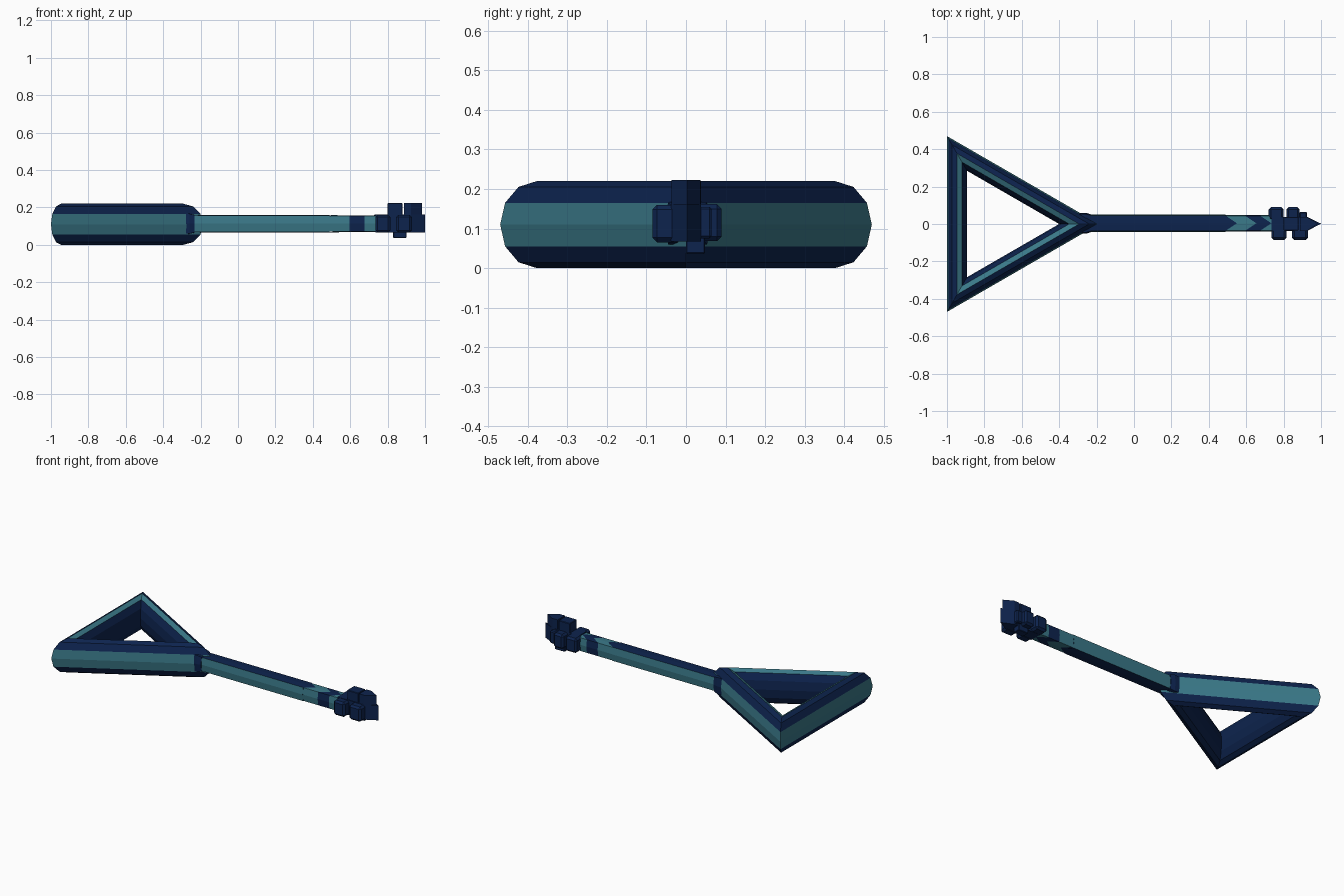
import bpy, math

if "Cube" in bpy.data.objects:
    bpy.data.objects.remove(bpy.data.objects["Cube"])


def material(name, col):
    m = bpy.data.materials.new(name)
    m.diffuse_color = (*col, 1)
    m.use_nodes = True
    m.node_tree.nodes["Principled BSDF"].inputs["Base Color"].default_value = m.diffuse_color
    return m


NAVY = material("navy", (0.004, 0.017, 0.076))
TEAL = material("teal", (0.042, 0.188, 0.246))
ZC = 0.11   # mid height of the whole piece


def make(name, verts, faces, mats, rule=None):
    me = bpy.data.meshes.new(name)
    me.from_pydata(verts, [], faces)
    for m in mats:
        me.materials.append(m)
    if rule:
        for i, p in enumerate(me.polygons):
            p.material_index = rule(i, p)
    ob = bpy.data.objects.new(name, me)
    bpy.context.collection.objects.link(ob)
    return ob


def loft(name, rings, mats, rule=None, closed=False, caps=True):
    """Skin a list of equal rings of points."""
    n, k = len(rings[0]), len(rings)
    verts = [p for r in rings for p in r]
    faces = []
    for a in range(k if closed else k - 1):
        b = (a + 1) % k
        for j in range(n):
            jj = (j + 1) % n
            faces.append((a * n + j, a * n + jj, b * n + jj, b * n + j))
    if caps and not closed:
        faces.append(tuple(reversed(range(n))))
        faces.append(tuple((k - 1) * n + j for j in range(n)))
    return make(name, verts, faces, mats, rule)


# triangular handle: a twelve-sided oval swept round an equilateral triangle
HALF_W, HALF_H, CX, INR = 0.0535, 0.11, -0.7287, 0.2713
rings = []
for ang in (0, 120, 240):
    a = math.radians(ang)
    ring = []
    for j in range(12):
        t = math.radians(30 * j)
        r = 2 * (INR - HALF_W + HALF_W * math.cos(t))
        ring.append((CX + r * math.cos(a), r * math.sin(a), ZC + HALF_H * math.sin(t)))
    rings.append(ring)
# outer faces and the inner slope beside the top ridge are teal
loft("triangle_handle", rings, [NAVY, TEAL],
     lambda i, p: 1 if i % 12 in (0, 11, 3) else 0, closed=True)

# shaft cross-section, with a ridge on each side and on top and bottom
YC, ZS, HW, HH = 0.004, 0.113, 0.046, 0.046
SECTION = [(1, 0), (0.88, 0.95), (0, 1), (-0.88, 0.95),
           (-1, 0), (-0.88, -0.95), (0, -1), (0.88, -0.95)]


def section(x, point=0.0, s=1.0):
    return [(x + (point if y == 0 else 0), YC + y * HW * s, ZS + z * HH * s)
            for y, z in SECTION]


# collar where handle and shaft meet
loft("collar", [section(-0.30, 0, 1.22), section(-0.26, 0, 1.22), section(-0.232, 0, 1.06)], [NAVY])

# shaft with teal sides and navy top and bottom
loft("shaft", [section(-0.235), section(0.49, 0.06)], [NAVY, TEAL],
     lambda i, p: 1 if i % 8 in (0, 3, 4, 7) and i < 8 else 0)

# chevron bands
BANDS = [(0.49, 0.595, TEAL), (0.595, 0.675, NAVY), (0.675, 0.735, TEAL)]
for i, (x0, x1, m) in enumerate(BANDS):
    loft(f"chevron_band_{i + 1}", [section(x0, 0.06, 0.97), section(x1, 0.06, 0.97)], [m])


def block(name, x0, x1, y0, y1, z0, z1, bevel=0.006):
    quad = [(y0, z0), (y1, z0), (y1, z1), (y0, z1)]
    ob = loft(name, [[(x, y, z) for y, z in quad] for x in (x0, x1)], [NAVY])
    if bevel:
        b = ob.modifiers.new("bevel", 'BEVEL')
        b.width, b.segments = bevel, 1
    return ob


def wedge(name, x0, x1, x2, w, z0, z1):
    """Upright slab ending in a point along +x."""
    outline = [(x0, -w), (x1, -w), (x2, 0.002), (x1, w), (x0, w)]
    return loft(name, [[(x, y, z) for x, y in outline] for z in (z0, z1)], [NAVY])


# pointed head core with teeth on four sides
wedge("head_core", 0.735, 0.925, 1.0, 0.038, 0.067, 0.162)
wedge("top_tooth_front", 0.888, 0.925, 0.985, 0.037, 0.15, 0.223)
block("top_tooth_rear", 0.80, 0.88, -0.034, 0.038, 0.15, 0.223, 0.003)
block("bottom_tooth", 0.83, 0.90, 0.0, 0.048, 0.036, 0.08, 0.003)
block("left_tooth_rear", 0.72, 0.80, 0.02, 0.09, 0.068, 0.162, 0.012)
block("left_tooth_front", 0.815, 0.885, 0.02, 0.09, 0.068, 0.162, 0.012)
block("left_step", 0.885, 0.925, 0.02, 0.065, 0.075, 0.155, 0.006)
block("right_tooth_rear", 0.735, 0.815, -0.085, -0.02, 0.065, 0.16, 0.012)
block("right_tooth_front", 0.845, 0.93, -0.085, -0.02, 0.065, 0.16, 0.012)
